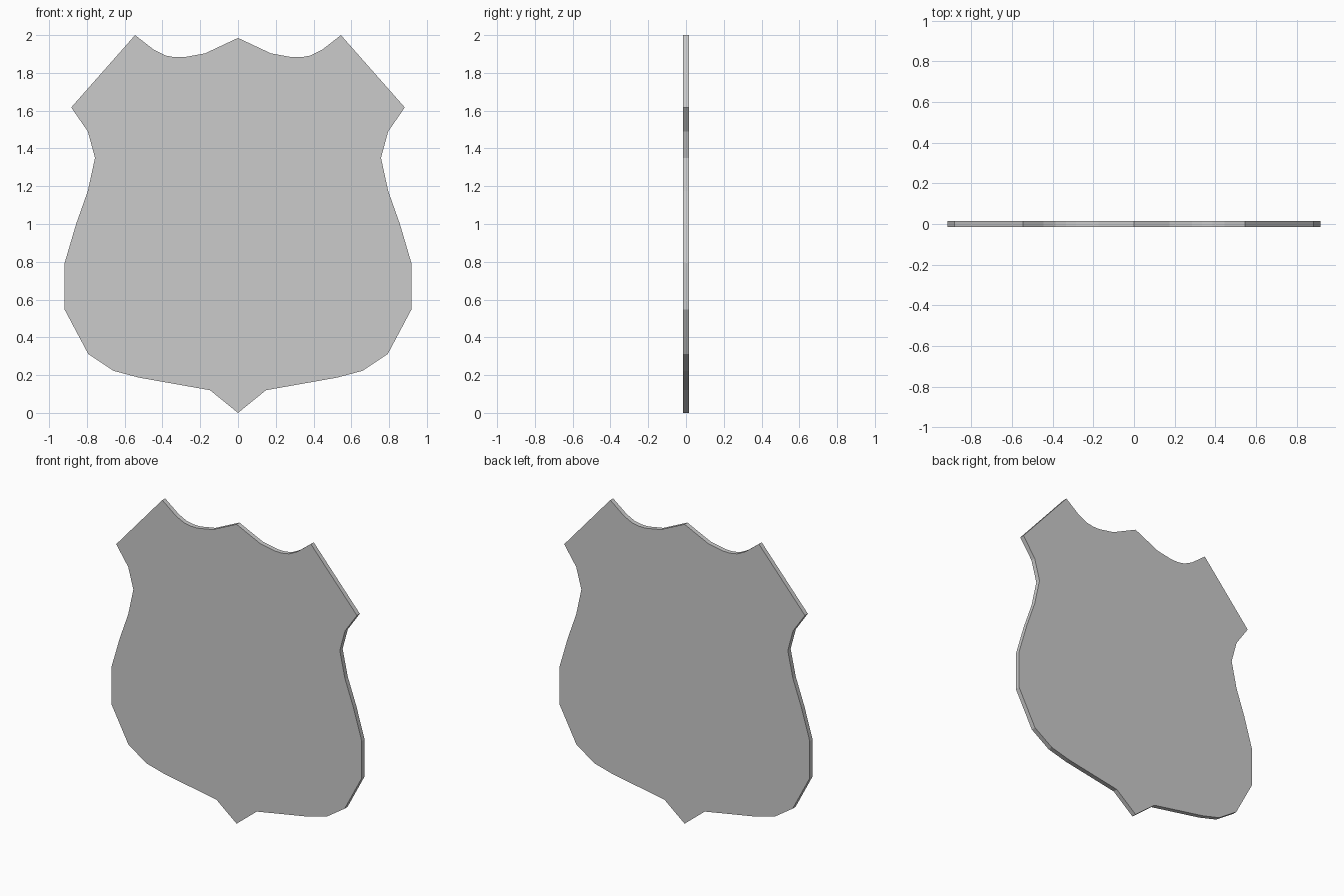
import bpy, bmesh
from mathutils import Vector

if "Cube" in bpy.data.objects:
    bpy.data.objects.remove(bpy.data.objects["Cube"])

THICKNESS = 0.03

# Right half of the shield outline (x, z), top centre down to the bottom tip
half = [(0, 1.985), (0.175, 1.903), (0.285, 1.883), (0.335, 1.883), (0.385, 1.892),
        (0.445, 1.922), (0.545, 2.0), (0.883, 1.617), (0.795, 1.49), (0.757, 1.35),
        (0.795, 1.175), (0.857, 1.0), (0.918, 0.793), (0.918, 0.547), (0.793, 0.312),
        (0.66, 0.223), (0.525, 0.187), (0.148, 0.12), (0, 0)]

# Mirror the half to close the outline
outline = half + [(-x, z) for x, z in reversed(half[1:-1])]

# Flat plate extruded through its thickness
bm = bmesh.new()
face = bm.faces.new([bm.verts.new((x, -THICKNESS / 2, z)) for x, z in outline])
extruded = bmesh.ops.extrude_face_region(bm, geom=[face], use_keep_orig=True)
back = [g for g in extruded["geom"] if isinstance(g, bmesh.types.BMVert)]
bmesh.ops.translate(bm, verts=back, vec=Vector((0, THICKNESS, 0)))
bmesh.ops.recalc_face_normals(bm, faces=bm.faces[:])

mesh = bpy.data.meshes.new("shield_plate")
bm.to_mesh(mesh)
bm.free()
plate = bpy.data.objects.new("shield_plate", mesh)
bpy.context.collection.objects.link(plate)
